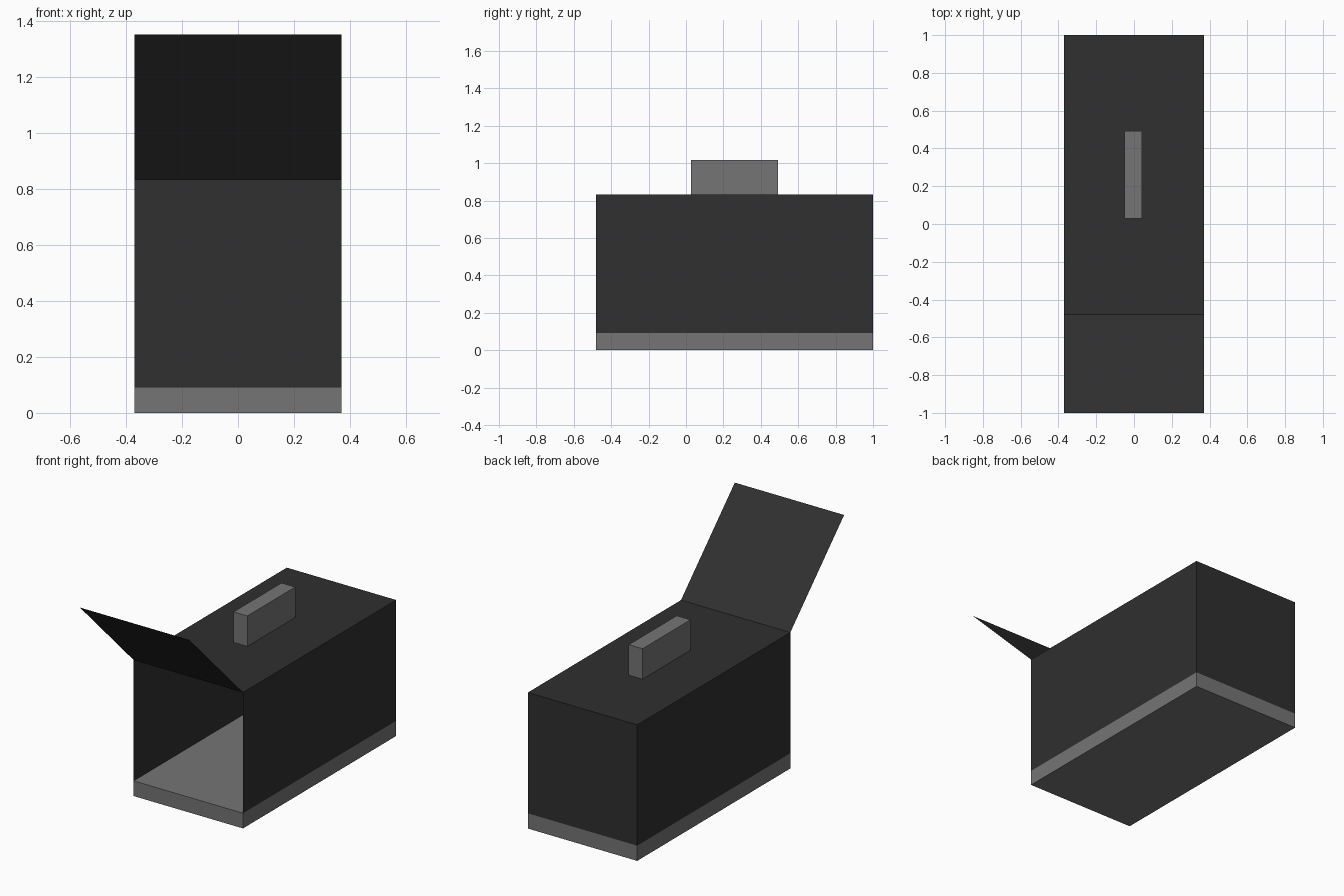
import bpy
import bmesh
from mathutils import Vector

cube = bpy.data.objects.get("Cube")
if cube:
    bpy.data.objects.remove(cube, do_unlink=True)


def material(name, value):
    m = bpy.data.materials.new(name)
    color = (value, value, value, 1)
    m.use_nodes = True
    m.diffuse_color = color
    m.node_tree.nodes["Principled BSDF"].inputs["Base Color"].default_value = color
    return m


charcoal = material("charcoal", 0.029)
grey = material("grey", 0.178)


def finish(name, bm, mat):
    mesh = bpy.data.meshes.new(name)
    bm.to_mesh(mesh)
    bm.free()
    mesh.materials.append(mat)
    obj = bpy.data.objects.new(name, mesh)
    bpy.context.collection.objects.link(obj)
    return obj


def box(name, lo, hi, mat, open_sides=()):
    """Box between two corners, leaving out faces that point along open_sides."""
    lo, hi = Vector(lo), Vector(hi)
    bm = bmesh.new()
    bmesh.ops.create_cube(bm, size=1)
    bmesh.ops.scale(bm, vec=hi - lo, verts=bm.verts)
    bmesh.ops.translate(bm, vec=(lo + hi) / 2, verts=bm.verts)
    bm.normal_update()
    gone = [f for f in bm.faces
            if any(f.normal.dot(Vector(d)) > 0.9 for d in open_sides)]
    bmesh.ops.delete(bm, geom=gone, context='FACES')
    return finish(name, bm, mat)


HALF_W = 0.37
FRONT, BACK = -0.48, 1.0
FLOOR, TOP = 0.093, 0.832

# Solid floor slab
box("base", (-HALF_W, FRONT, 0), (HALF_W, BACK, FLOOR), grey)

# Thin sheet walls and roof, open at the front
box("case_shell", (-HALF_W, FRONT, FLOOR), (HALF_W, BACK, TOP), charcoal,
    open_sides=[(0, -1, 0), (0, 0, -1)])

# Carrying handle
box("handle", (-0.05, 0.028, TOP), (0.043, 0.492, 1.018), grey)

# Front door, hinged at the roof edge and swung up 45 degrees
reach = FRONT + 1.0
bm = bmesh.new()
corners = [(-HALF_W, FRONT, TOP), (-HALF_W, -1.0, TOP + reach),
           (HALF_W, -1.0, TOP + reach), (HALF_W, FRONT, TOP)]
bm.faces.new([bm.verts.new(c) for c in corners])
bm.normal_update()
if bm.faces[:][0].normal.z < 0:
    bmesh.ops.reverse_faces(bm, faces=bm.faces[:])
finish("door", bm, charcoal)
